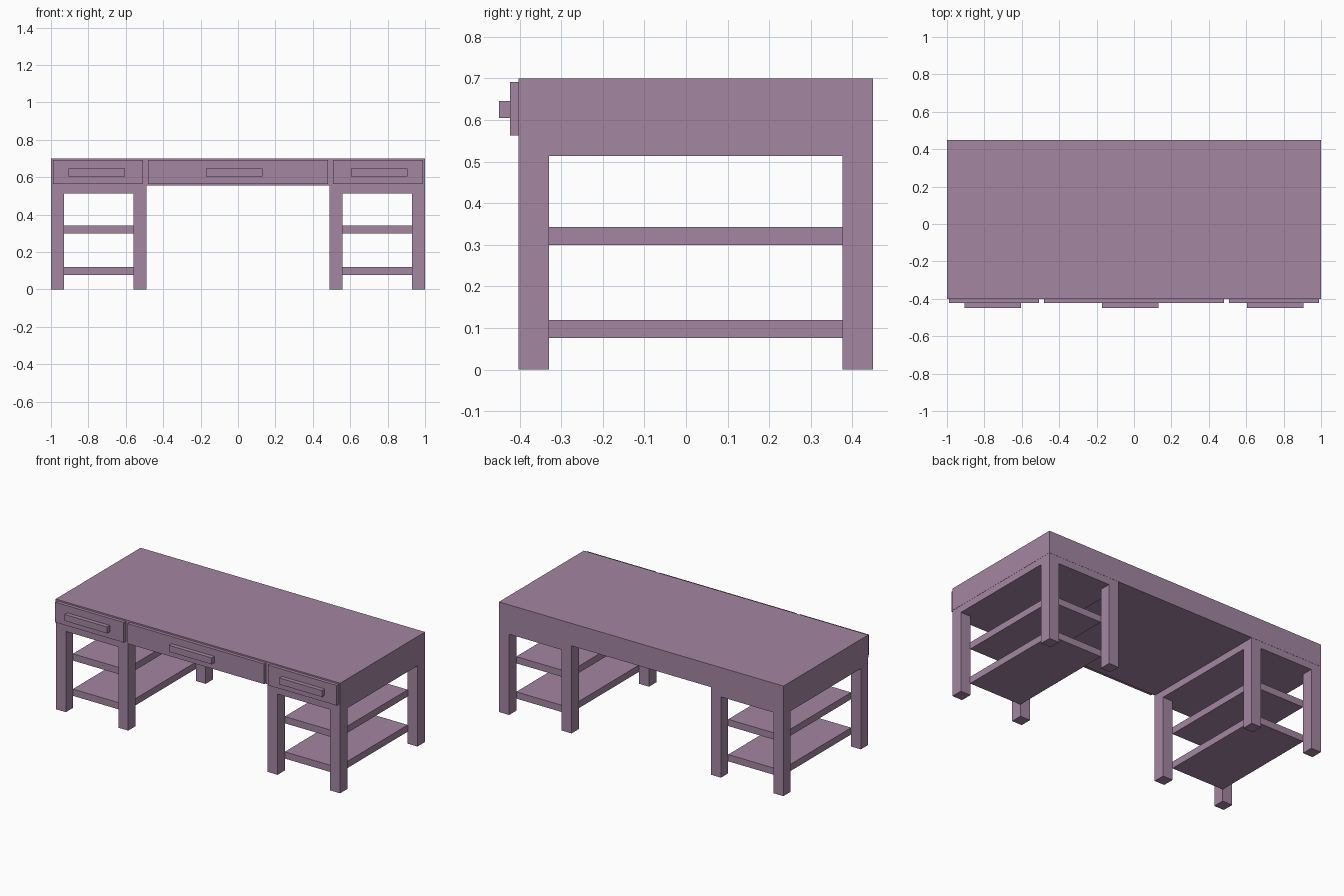
import bpy

if "Cube" in bpy.data.objects:
    bpy.data.objects.remove(bpy.data.objects["Cube"])

mat = bpy.data.materials.new("mauve_paint")
mat.diffuse_color = (0.37, 0.24, 0.36, 1)
mat.use_nodes = True
mat.node_tree.nodes["Principled BSDF"].inputs["Base Color"].default_value = mat.diffuse_color


def box(name, x, y, z):
    """Axis-aligned box from (min, max) ranges."""
    bpy.ops.mesh.primitive_cube_add(size=1, location=[sum(r) / 2 for r in (x, y, z)])
    ob = bpy.context.object
    ob.name = name
    ob.scale = [r[1] - r[0] for r in (x, y, z)]
    bpy.ops.object.transform_apply(location=False, rotation=False, scale=True)
    ob.data.materials.append(mat)
    return ob


FRONT, BACK = -0.402, 0.449
LEG = 0.07
BODY_BOTTOM = 0.557

# Thick desk top
box("desk_top", (-1, 1), (FRONT, 0.45), (BODY_BOTTOM, 0.70))

# Two shelf pedestals, mirrored left and right
for side, s in (("left", -1), ("right", 1)):
    def span(a, b):
        return tuple(sorted((s * a, s * b)))

    box(side + "_pedestal_top", span(0.49, 0.999), (FRONT, BACK), (0.513, BODY_BOTTOM))
    for pos, x0 in (("inner", 0.49), ("outer", 0.929)):
        for end, y0 in (("front", FRONT), ("back", BACK - LEG - 0.003)):
            box(f"{side}_{end}_{pos}_leg", span(x0, x0 + LEG),
                (y0, y0 + LEG + 0.003), (0, 0.513))
    # Shelves run between the inner corners of the legs
    for label, z0 in (("lower", 0.076), ("upper", 0.30)):
        box(f"{side}_{label}_shelf", span(0.56, 0.93), (-0.33, 0.376), (z0, z0 + 0.043))

# Drawer fronts with bar handles
for name, x0, x1, hx in (("left", -0.99, -0.507, -0.755),
                         ("middle", -0.48, 0.48, -0.02),
                         ("right", 0.507, 0.99, 0.755)):
    box(name + "_drawer_front", (x0, x1), (-0.423, FRONT), (0.563, 0.691))
    box(name + "_drawer_handle", (hx - 0.15, hx + 0.15), (-0.45, -0.423), (0.605, 0.646))
